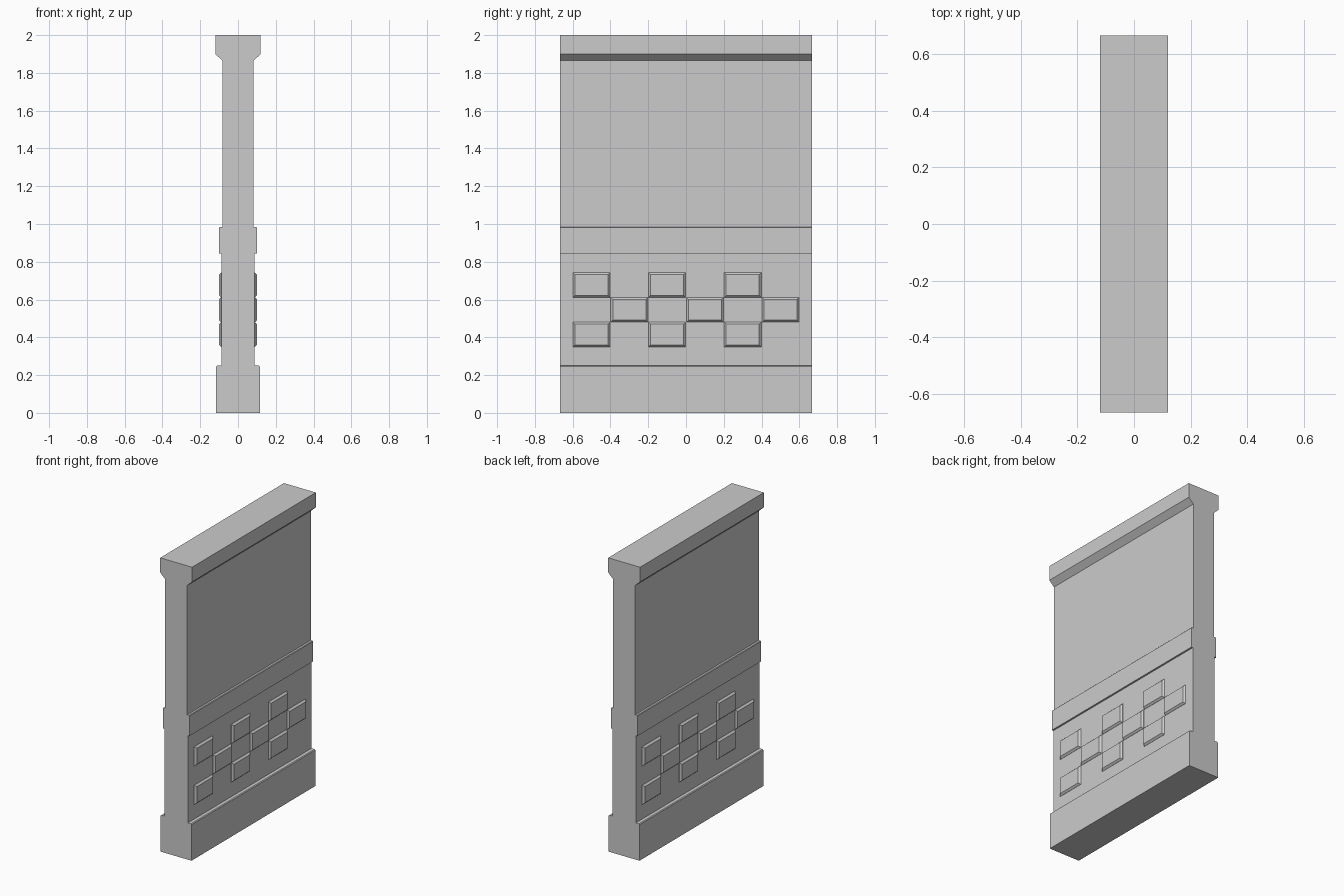
import bpy, bmesh
from mathutils import Matrix

if "Cube" in bpy.data.objects:
    bpy.data.objects.remove(bpy.data.objects["Cube"])

HALF_LEN = 0.666


def make_object(name, bm):
    bmesh.ops.recalc_face_normals(bm, faces=bm.faces)
    mesh = bpy.data.meshes.new(name)
    bm.to_mesh(mesh)
    bm.free()
    obj = bpy.data.objects.new(name, mesh)
    bpy.context.collection.objects.link(obj)
    return obj


# Wall body: symmetric half profile (x, z) extruded along y
half = [(0.116, 0), (0.116, 0.245), (0.111, 0.25), (0.088, 0.25),
        (0.088, 0.845), (0.1, 0.845), (0.1, 0.981), (0.096, 0.985),
        (0.083, 0.985), (0.083, 1.865), (0.12, 1.9), (0.12, 2.0)]
profile = half + [(-x, z) for x, z in reversed(half)]
bm = bmesh.new()
face = bm.faces.new([bm.verts.new((x, -HALF_LEN, z)) for x, z in profile])
ext = bmesh.ops.extrude_face_region(bm, geom=[face], use_keep_orig=True)
moved = [v for v in ext["geom"] if isinstance(v, bmesh.types.BMVert)]
bmesh.ops.translate(bm, verts=moved, vec=(0, 2 * HALF_LEN, 0))
make_object("wall_body", bm)


# Raised bricks in a checker pattern, tapered towards the outer face
def add_brick(bm, y, z, turn):
    w, h, inset = 0.0985, 0.066, 0.011
    rings = []
    for x, i in ((0.08, 0), (0.089, 0), (0.101, inset)):
        pts = [(-w + i, -h + i), (w - i, -h + i), (w - i, h - i), (-w + i, h - i)]
        rings.append([bm.verts.new(turn @ Matrix.Translation((x, y, z)).to_translation()
                                   + turn.to_3x3() @ Matrix.Translation((0, a, b)).to_translation())
                      for a, b in pts])
    for lo, hi in zip(rings, rings[1:]):
        for k in range(4):
            n = (k + 1) % 4
            bm.faces.new((lo[k], lo[n], hi[n], hi[k]))
    bm.faces.new(rings[-1])
    bm.faces.new(rings[0][::-1])


# Same layout on both sides, turned half a circle
for name, angle in (("bricks_right", 0.0), ("bricks_left", 3.14159265)):
    turn = Matrix.Rotation(angle, 4, 'Z')
    bm = bmesh.new()
    for row in range(3):
        for col in range(3):
            y = -0.5 + 0.4 * col + (0.2 if row == 1 else 0)
            add_brick(bm, y, 0.415 + 0.131 * row, turn)
    make_object(name, bm)
